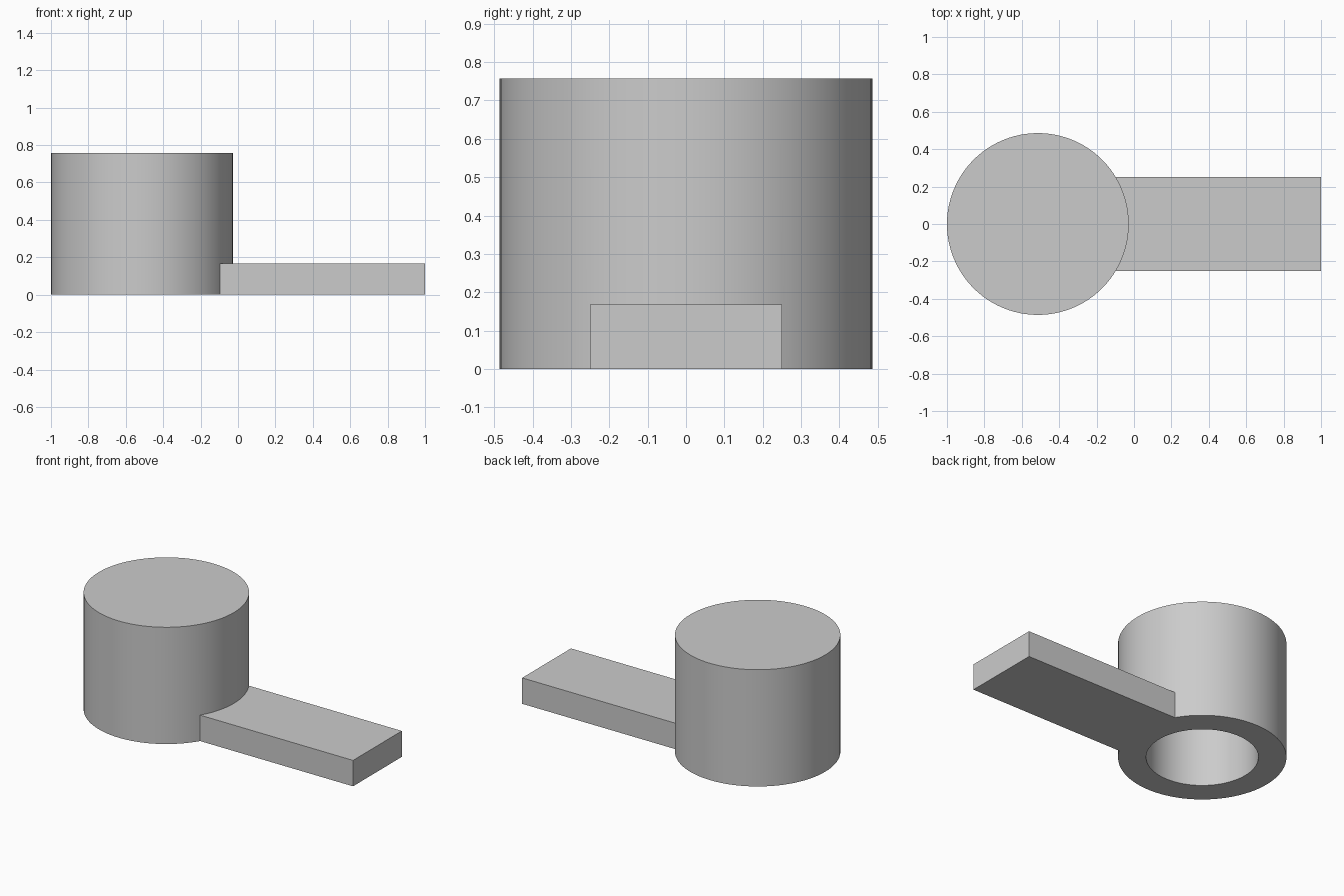
import bpy
import math

cube = bpy.data.objects.get("Cube")
if cube:
    bpy.data.objects.remove(cube, do_unlink=True)

RADIUS, BORE, HEIGHT = 0.486, 0.324, 0.757
CENTRE_X = -1 + RADIUS
ARM_WIDTH, ARM_HEIGHT = 0.5, 0.168
CAP = 0.162

grey = bpy.data.materials.new("light grey")
grey.use_nodes = True
colour = (0.6, 0.6, 0.6, 1)
grey.diffuse_color = colour
grey.node_tree.nodes["Principled BSDF"].inputs["Base Color"].default_value = colour


def cylinder(name, radius, bottom, top):
    bpy.ops.mesh.primitive_cylinder_add(
        vertices=96, radius=radius, depth=top - bottom,
        location=(CENTRE_X, 0, (bottom + top) / 2))
    obj = bpy.context.object
    obj.name = name
    obj.data.materials.append(grey)
    return obj


def combine(target, other, operation):
    mod = target.modifiers.new(operation.lower(), 'BOOLEAN')
    mod.operation, mod.object, mod.solver = operation, other, 'EXACT'
    bpy.context.view_layer.objects.active = target
    bpy.ops.object.modifier_apply(modifier=mod.name)
    bpy.data.objects.remove(other, do_unlink=True)


# Round cap
body = cylinder("cap_with_arm", RADIUS, 0, HEIGHT)

# Flat arm, running from inside the cap to the far end
bpy.ops.mesh.primitive_cube_add(size=1)
arm = bpy.context.object
arm.name = "arm"
arm.scale = (1 - CENTRE_X, ARM_WIDTH, ARM_HEIGHT)
arm.location = ((1 + CENTRE_X) / 2, 0, ARM_HEIGHT / 2)
bpy.ops.object.transform_apply(location=False, rotation=False, scale=True)
arm.data.materials.append(grey)
combine(body, arm, 'UNION')

# Blind bore, open at the bottom
combine(body, cylinder("bore", BORE, -0.1, HEIGHT - CAP), 'DIFFERENCE')

# Smooth round walls with crisp rims
bpy.ops.object.select_all(action='DESELECT')
body.select_set(True)
bpy.context.view_layer.objects.active = body
bpy.ops.object.shade_smooth_by_angle(angle=math.radians(30))
